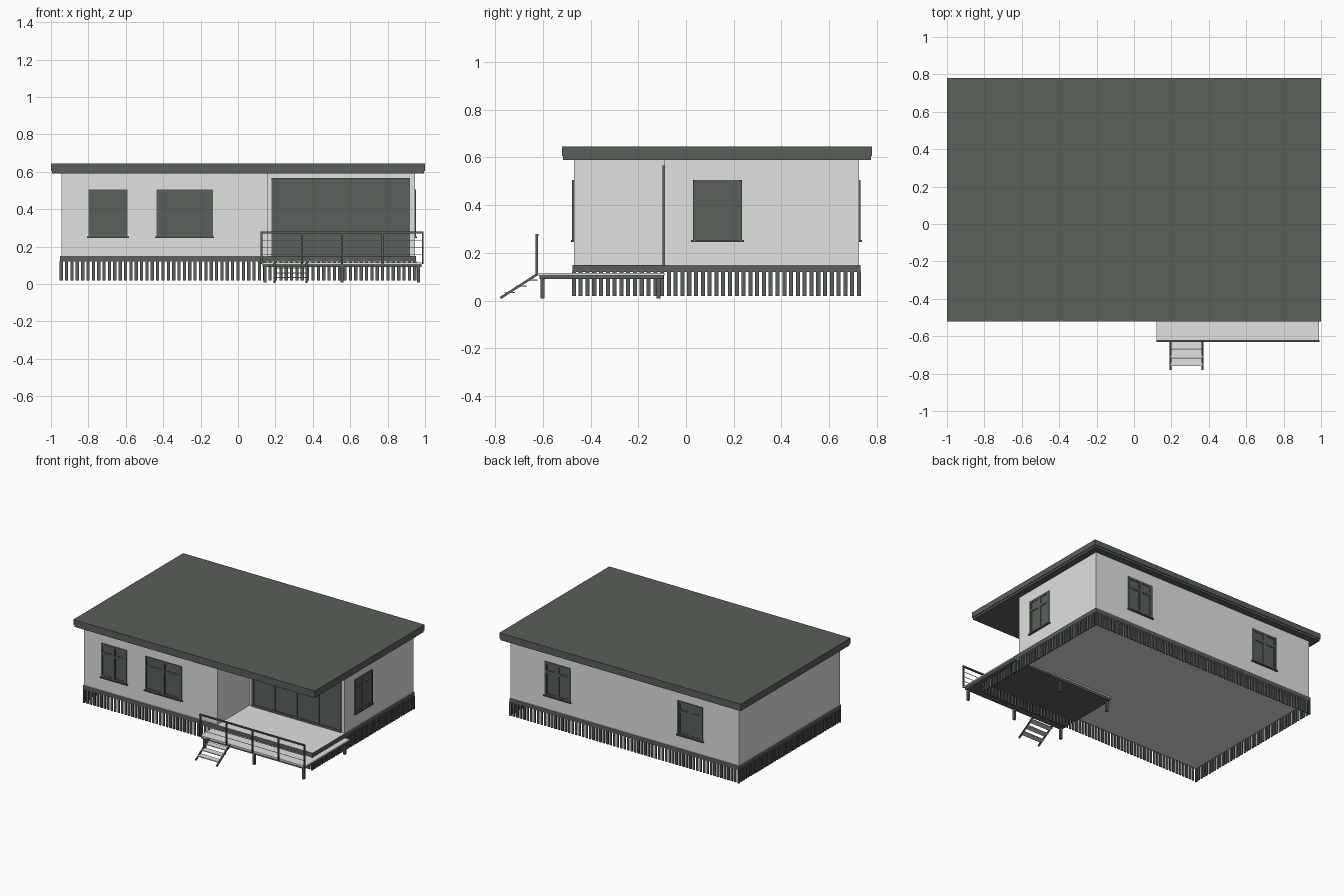
import bpy, bmesh, math
from mathutils import Matrix, Vector

cube = bpy.data.objects.get("Cube")
if cube:
    bpy.data.objects.remove(cube, do_unlink=True)


def material(name, colour):
    m = bpy.data.materials.new(name)
    m.use_nodes = True
    m.diffuse_color = (*colour, 1)
    m.node_tree.nodes["Principled BSDF"].inputs["Base Color"].default_value = (*colour, 1)
    return m


DARK = material("dark grey green", (0.10, 0.115, 0.10))
GLASS = material("dark glass", (0.10, 0.115, 0.105))
LIGHT = material("light grey", (0.75, 0.75, 0.75))


def finish(name, bm, *mats):
    bmesh.ops.recalc_face_normals(bm, faces=bm.faces)
    mesh = bpy.data.meshes.new(name)
    bm.to_mesh(mesh)
    bm.free()
    for m in mats:
        mesh.materials.append(m)
    ob = bpy.data.objects.new(name, mesh)
    bpy.context.collection.objects.link(ob)
    return ob


def add_box(bm, x, y, z, index=0, place=Matrix()):
    """Box from three (low, high) ranges, moved by a placement matrix."""
    mid = Vector([(a + b) / 2 for a, b in (x, y, z)])
    size = [b - a for a, b in (x, y, z)]
    made = bmesh.ops.create_cube(bm, size=1, matrix=place @ Matrix.Translation(mid) @ Matrix.Diagonal((*size, 1)))
    for f in {f for v in made["verts"] for f in v.link_faces}:
        f.material_index = index


def boxes(name, mat, *ranges):
    bm = bmesh.new()
    for r in ranges:
        add_box(bm, *r)
    return finish(name, bm, mat)


def around(c, half):
    return (c - half, c + half)


# House outline
X, FRONT, BACK = 0.945, -0.47, 0.725
RX, RY = 0.16, -0.09          # inner corner of the porch recess
Z0, Z1 = 0.15, 0.592

# Walls: L-shaped plan pulled up to the roof
bm = bmesh.new()
plan = [(-X, FRONT), (RX, FRONT), (RX, RY), (X, RY), (X, BACK), (-X, BACK)]
face = bm.faces.new([bm.verts.new((px, py, Z0)) for px, py in plan])
grown = bmesh.ops.extrude_face_region(bm, geom=[face])["geom"]
bmesh.ops.translate(bm, vec=(0, 0, Z1 - Z0), verts=[g for g in grown if isinstance(g, bmesh.types.BMVert)])
finish("walls", bm, LIGHT)

# Floor slab: dark edge, light top and underside
bm = bmesh.new()
add_box(bm, (-X - .006, X + .006), (FRONT - .006, BACK + .006), (0.12, Z0))
bm.normal_update()
for f in bm.faces:
    f.material_index = int(abs(f.normal.z) > 0.5)
finish("floor_slab", bm, DARK, LIGHT)

# Roof with a slightly proud upper fascia
boxes("roof", DARK,
      ((-0.995, 0.995), (-0.515, 0.775), (0.59, 0.62)),
      ((-1, 1), (-0.52, 0.78), (0.605, 0.645)))

# Skirting slats on all four sides
bm = bmesh.new()
STEP, ZS = 0.0285, (0.02, 0.122)
n = round(2 * X / STEP)
for i in range(n + 1):
    cx = -X + i * 2 * X / n
    for y in (FRONT, BACK):
        add_box(bm, around(cx, .0085), around(y, .004), ZS)
n = round((BACK - FRONT) / STEP)
for i in range(n + 1):
    cy = FRONT + i * (BACK - FRONT) / n
    for x in (-X, X):
        add_box(bm, around(x, .004), around(cy, .0085), ZS)
finish("skirting_slats", bm, DARK)


def window(name, width, centre, angle):
    """Casement window built facing -y, then turned and moved to its wall."""
    place = Matrix.Translation((*centre, 0)) @ Matrix.Rotation(angle, 4, 'Z')
    bm = bmesh.new()
    h, low, high, t = width / 2, 0.25, 0.505, 0.012
    add_box(bm, (-h, h), (-.002, .004), (low, high), 1, place)
    for s in (-1, 1):
        add_box(bm, around(s * (h - t / 2), t / 2), (-.007, .004), (low, high), 0, place)
        # Sash frames beside the centre bar, below and above the transom
        for z in ((low + .014, 0.422), (0.438, high - .014)):
            for e in (0.011, h - .018):
                add_box(bm, around(s * e, .004), (-.005, .004), z, 0, place)
            for e in z:
                add_box(bm, sorted((s * .008, s * (h - t))), (-.005, .004), around(e, .004), 0, place)
    for z in ((low, low + t), (high - t, high), (0.424, 0.436)):
        add_box(bm, (-h, h), (-.006, .004), z, 0, place)
    add_box(bm, around(0, .007), (-.006, .004), (low, high), 0, place)
    add_box(bm, (-h - .008, h + .008), (-.013, .004), (low - .005, low + .003), 0, place)
    finish(name, bm, DARK, GLASS)


window("front_window_small", 0.21, (-0.695, FRONT), 0)
window("front_window_wide", 0.30, (-0.285, FRONT), 0)
window("side_window", 0.205, (X, 0.132), math.pi / 2)
window("back_window_left", 0.21, (0.555, BACK), math.pi)
window("back_window_right", 0.21, (-0.545, BACK), math.pi)

# Glazed porch wall with four sliding panels
bm = bmesh.new()
A, B, TOP = 0.18, 0.92, 0.567
add_box(bm, (A, B), (RY - .003, RY + .004), (Z0, TOP), 1)
for z in ((Z0, Z0 + .016), (TOP - .016, TOP)):
    add_box(bm, (A, B), (RY - .009, RY + .004), z)
for i in range(5):
    cx = A + .008 + i * (B - A - .016) / 4
    add_box(bm, around(cx, .008), (RY - .008, RY + .004), (Z0, TOP))
finish("porch_glazing", bm, DARK, GLASS)

# Deck: light boards over a dark frame on posts
DX, DY = (0.12, 0.99), (-0.62, -0.09)
boxes("deck_boards", LIGHT, (DX, DY, (0.106, 0.116)))
boxes("deck_frame", DARK, ((0.13, 0.98), (-0.615, -0.095), (0.09, 0.106)))
boxes("deck_posts", DARK, *[(around(x, .008), around(y, .008), (0.008, 0.09))
                            for x in (0.145, 0.555, 0.965) for y in (-0.602, -0.115)])

# Railing along the deck front
RAIL_Y = -0.625
boxes("railing", DARK,
      ((DX[0], DX[1] + .003), around(RAIL_Y, .006), (0.27, 0.28)),
      *[(around(0.126 + i * 0.2155, .005), around(RAIL_Y, .005), (0.108, 0.275)) for i in range(5)])
boxes("railing_wires", LIGHT, *[(DX, around(RAIL_Y, .0015), around(z, .0015)) for z in (0.16, 0.197, 0.234)])

# Steps: sloping stringers and light treads
bm = bmesh.new()
rise, run = 0.10, 0.155
slope = Matrix.Translation((0, -0.70, 0.061)) @ Matrix.Rotation(math.atan2(rise, run), 4, 'X')
half = math.hypot(rise, run) / 2
for x in (0.195, 0.367):
    add_box(bm, around(x, .005), (-half, half), around(0, .005), 0, slope)
finish("step_stringers", bm, DARK)
boxes("step_treads", LIGHT, *[((0.195, 0.367), (-0.76 + i * .047, -0.716 + i * .047), around(0.034 + i * .026, .003))
                              for i in range(3)])
